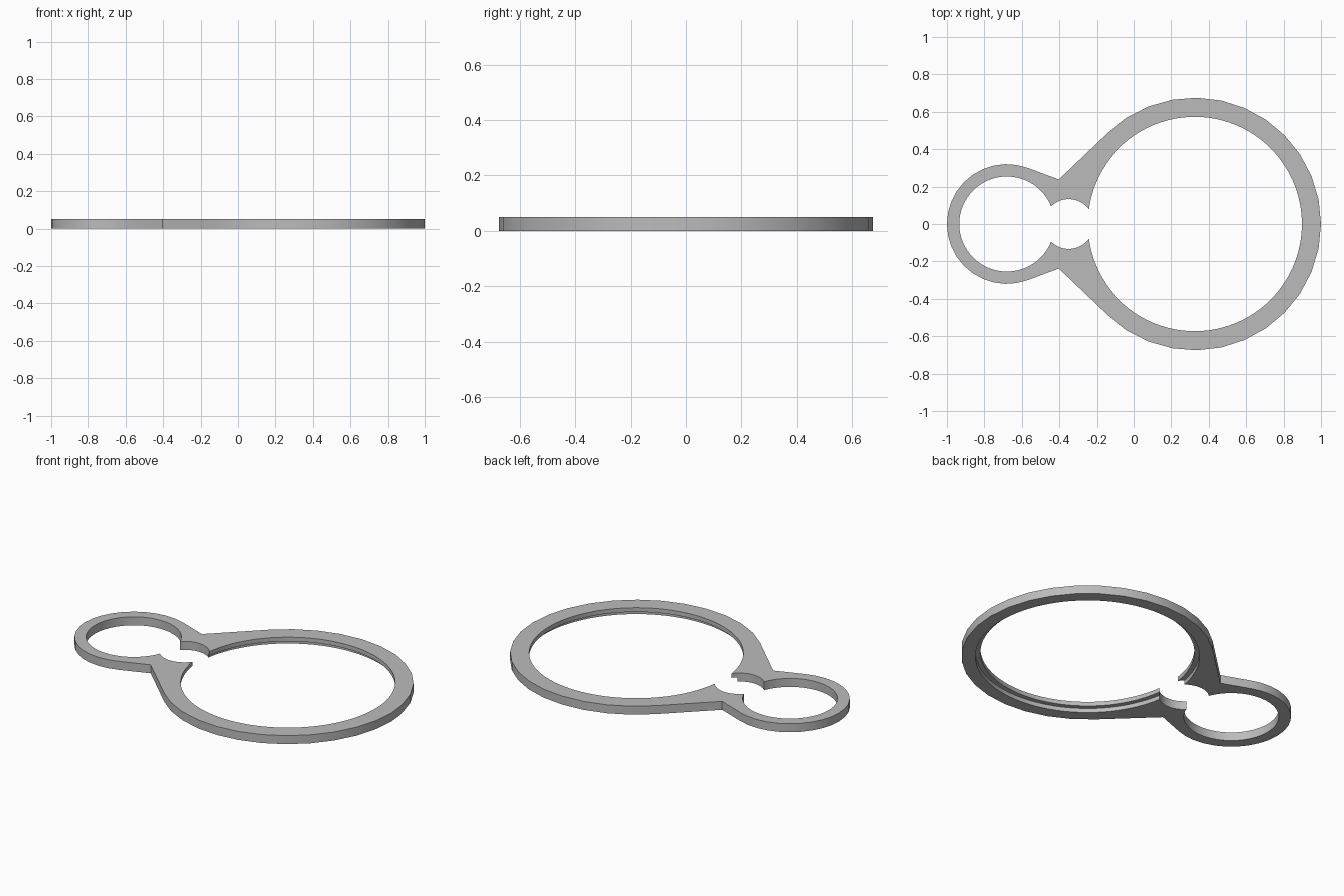
import bpy
import bmesh
from math import radians, cos, sin, atan2, acos, hypot

default = bpy.data.objects.get("Cube")
if default:
    bpy.data.objects.remove(default, do_unlink=True)

THICK = 0.05
BIG_X, BIG_R, BIG_HOLE = 0.325, 0.675, 0.573
SMALL_X, SMALL_R, SMALL_HOLE = -0.68, 0.32, 0.254
WAIST = (-0.403, 0.238)

grey = bpy.data.materials.new("light grey")
grey.use_nodes = True
colour = (0.5, 0.5, 0.5, 1)
grey.diffuse_color = colour
grey.node_tree.nodes["Principled BSDF"].inputs["Base Color"].default_value = colour


def arc(cx, r, start, end, steps):
    """Points on a circle centred on the x axis."""
    angles = [start + (end - start) * i / steps for i in range(steps + 1)]
    return [(cx + r * cos(a), r * sin(a)) for a in angles]


def tangent_angle(cx, r, side):
    """Angle where the line from the waist touches a circle."""
    dx, dy = WAIST[0] - cx, WAIST[1]
    return atan2(dy, dx) + side * acos(r / hypot(dx, dy))


def prism(name, outline, z0, z1):
    """Upright solid with the given outline."""
    bm = bmesh.new()
    face = bm.faces.new([bm.verts.new((x, y, z0)) for x, y in outline])
    top = bmesh.ops.extrude_face_region(bm, geom=[face])["geom"]
    moved = [v for v in top if isinstance(v, bmesh.types.BMVert)]
    bmesh.ops.translate(bm, verts=moved, vec=(0, 0, z1 - z0))
    bmesh.ops.recalc_face_normals(bm, faces=bm.faces)
    mesh = bpy.data.meshes.new(name)
    bm.to_mesh(mesh)
    bm.free()
    ob = bpy.data.objects.new(name, mesh)
    bpy.context.collection.objects.link(ob)
    return ob


# Outer outline: big arc, waist, small arc, mirrored to the front half
half = arc(BIG_X, BIG_R, 0, tangent_angle(BIG_X, BIG_R, -1), 12)
half.append(WAIST)
half += arc(SMALL_X, SMALL_R, tangent_angle(SMALL_X, SMALL_R, 1), radians(180), 10)
outline = half + [(x, -y) for x, y in half[-2:0:-1]]
frame = prism("double_ring_frame", outline, 0, THICK)
frame.data.materials.append(grey)

# Openings: big hole, wider recess under its lip, small hole, neck gap
openings = [
    ("big_hole", BIG_X, BIG_HOLE, -0.1),
    ("recess", BIG_X, 0.6, None),
    ("small_hole", SMALL_X, SMALL_HOLE, -0.1),
    ("neck_hole", -0.35, 0.133, -0.1),
]
cutters = []
for name, cx, r, z0 in openings:
    bottom, top = (-0.1, THICK / 2) if z0 is None else (z0, 0.15)
    cutter = prism(name + "_cutter", arc(cx, r, 0, radians(360), 96)[:-1], bottom, top)
    cutter.hide_render = True
    cutters.append(cutter)
    cut = frame.modifiers.new(name, "BOOLEAN")
    cut.operation = "DIFFERENCE"
    cut.solver = "EXACT"
    cut.object = cutter

# Bake the cuts and remove the cutters
bpy.ops.object.select_all(action="DESELECT")
frame.select_set(True)
bpy.context.view_layer.objects.active = frame
for mod in list(frame.modifiers):
    bpy.ops.object.modifier_apply(modifier=mod.name)
for cutter in cutters:
    bpy.data.objects.remove(cutter, do_unlink=True)
bpy.ops.object.shade_smooth_by_angle(angle=radians(30))
